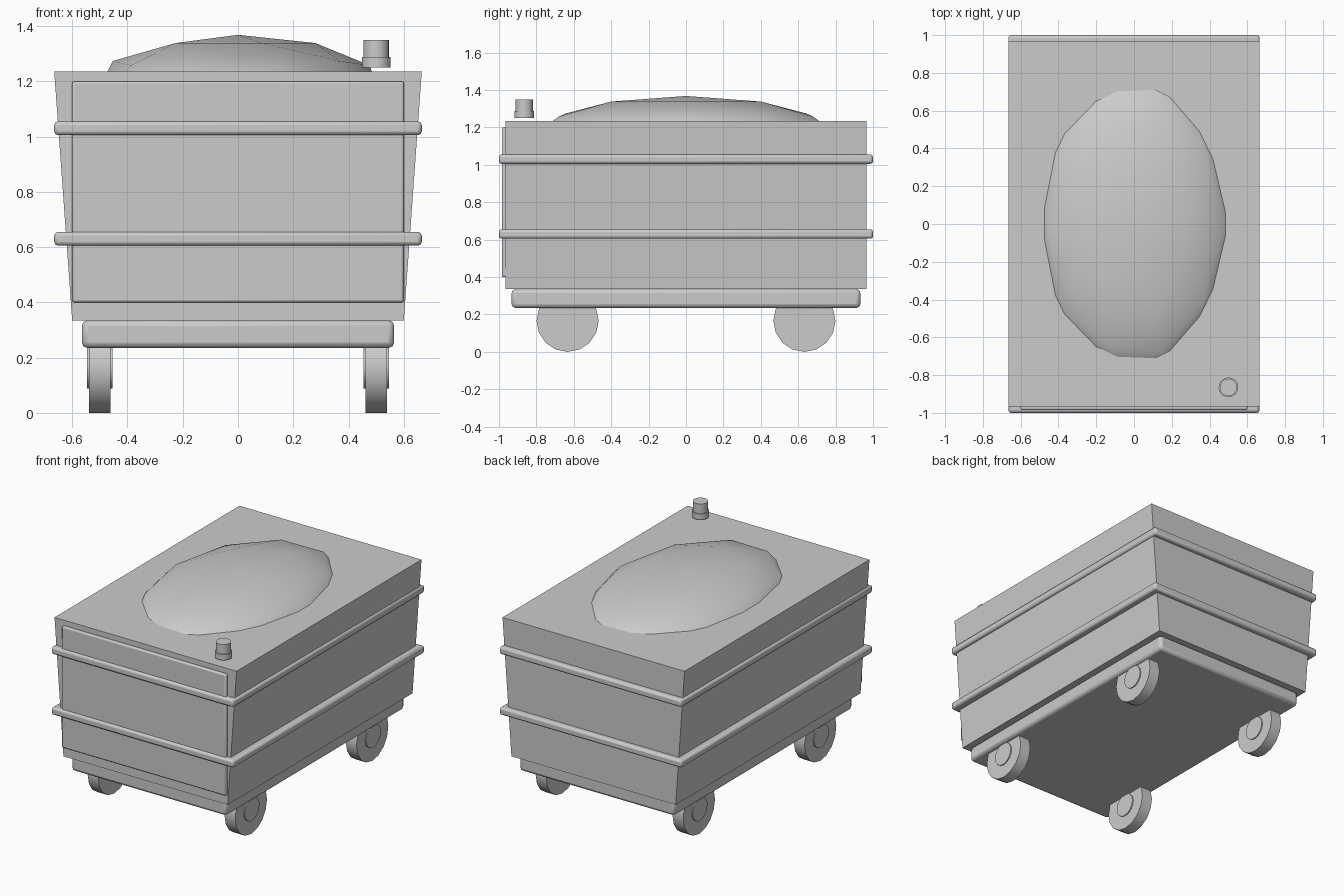
import bpy
from math import radians

if "Cube" in bpy.data.objects:
    bpy.data.objects.remove(bpy.data.objects["Cube"])


def finish(ob, name, bevel=0):
    ob.name = name
    if bevel:
        m = ob.modifiers.new("Bevel", 'BEVEL')
        m.width = bevel
        m.segments = 2
    bpy.ops.object.shade_smooth_by_angle(angle=radians(35))
    return ob


def box(name, x, y, z, bevel=0):
    """Box from (min, max) ranges on each axis."""
    r = (x, y, z)
    bpy.ops.mesh.primitive_cube_add(size=1)
    ob = bpy.context.object
    for v in ob.data.vertices:
        v.co = [a[0] if c < 0 else a[1] for a, c in zip(r, v.co)]
    return finish(ob, name, bevel)


def cylinder(name, loc, radius, depth, sides, rot=(0, 0, 0)):
    bpy.ops.mesh.primitive_cylinder_add(vertices=sides, radius=radius, depth=depth,
                                        location=loc, rotation=rot)
    return finish(bpy.context.object, name)


# Tapered bin body, wider at the top
body = box("bin_body", (-0.6, 0.6), (-0.965, 0.965), (0.335, 1.235))
for v in body.data.vertices:
    if v.co.z > 1:
        v.co.x *= 0.665 / 0.6

# Base frame, front panel and the two surrounding bands
box("base_frame", (-0.565, 0.565), (-0.932, 0.932), (0.235, 0.335), 0.02)
box("front_panel", (-0.6, 0.6), (-0.985, -0.955), (0.4, 1.2), 0.008)
for name, z in (("lower_band", 0.63), ("upper_band", 1.03)):
    box(name, (-0.665, 0.665), (-1, 1), (z - 0.025, z + 0.025), 0.014)

# Heaped contents: squashed low-poly dome
bpy.ops.mesh.primitive_ico_sphere_add(subdivisions=2, radius=1, location=(0, 0, 1.168))
heap = bpy.context.object
heap.scale = (0.533, 0.8, 0.2)
heap.name = "heap"
bpy.ops.object.shade_smooth()

# Knob on the front right corner
cylinder("knob_base", (0.5, -0.865, 1.268), 0.052, 0.038, 24)
cylinder("knob_cap", (0.5, -0.865, 1.309), 0.046, 0.082, 24)

# Wheels with hubs
for sx, side in ((-1, "left"), (1, "right")):
    for sy, end in ((-1, "front"), (1, "back")):
        loc = (sx * 0.5, sy * 0.633, 0.166)
        rot = (0, radians(90), 0)
        cylinder(f"{end}_{side}_wheel", loc, 0.166, 0.078, 16, rot)
        cylinder(f"{end}_{side}_hub", loc, 0.077, 0.092, 16, rot)
